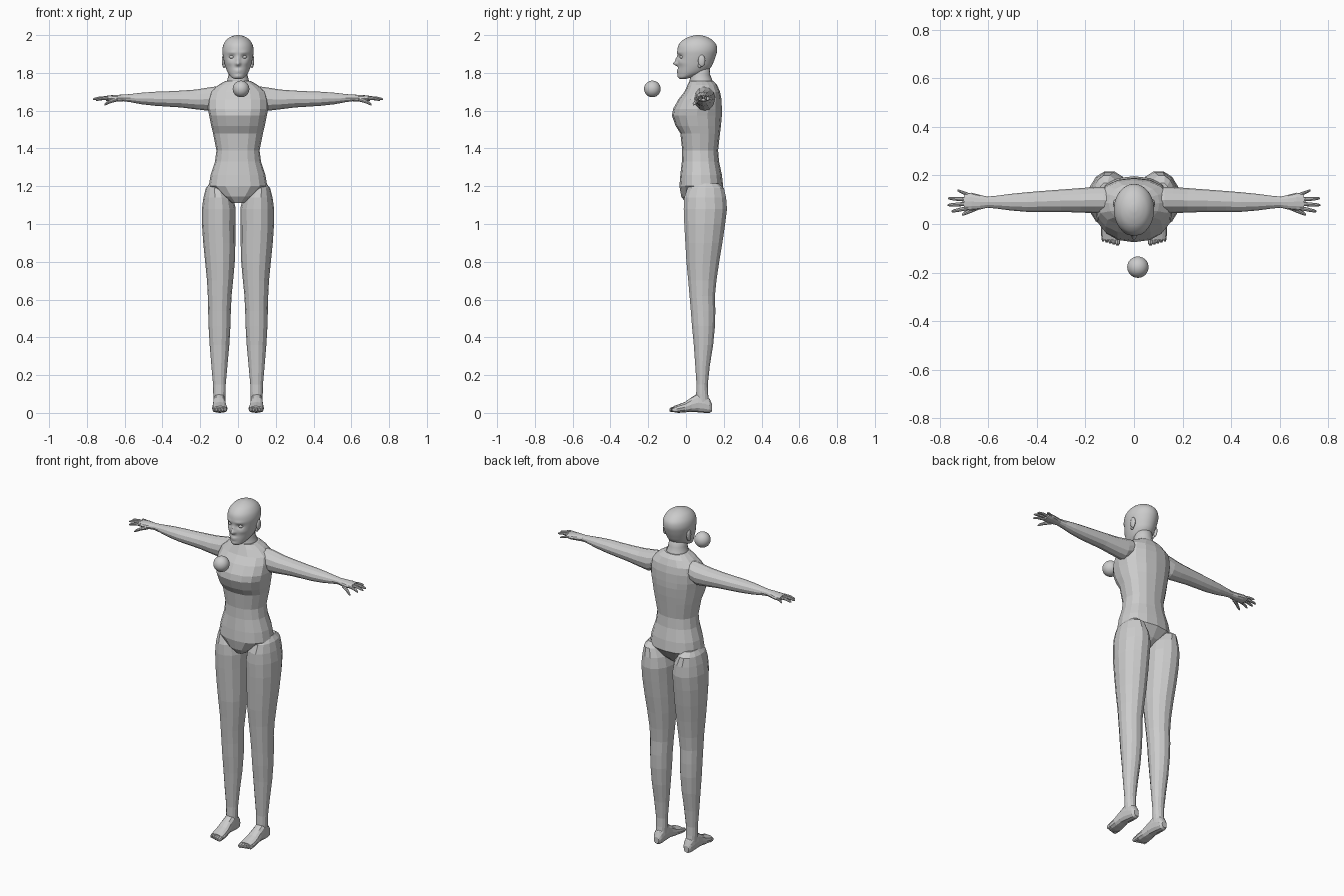
import bpy, bmesh, math

skin = bpy.data.materials.new("plain grey")
skin.diffuse_color = (0.6, 0.6, 0.6, 1)


def curve(p, t):
    """Catmull-Rom blend of four rows of numbers."""
    a, b, c, d = p
    return [0.5 * (2 * q + (r - o) * t + (2 * o - 5 * q + 4 * r - s) * t * t
                   + (3 * q - o - 3 * r + s) * t ** 3) for o, q, r, s in zip(a, b, c, d)]


def loft(name, axis, rings, sides, steps=1, power=1.0, mirror=False, smooth=False, shape=None):
    """Skin of rings (position on axis, then low and high limits on the other two axes)."""
    if steps > 1:
        ext = [rings[0]] + list(rings) + [rings[-1]]
        rows = [curve(ext[i:i + 4], s / steps) for i in range(len(rings) - 1) for s in range(steps)]
        rings = rows + [rings[-1]]
    u, v = [k for k in range(3) if k != axis]
    bm = bmesh.new()
    loops = []
    for pos, u0, u1, v0, v1 in rings:
        loop = []
        for k in range(sides):
            a = 2 * math.pi * k / sides
            c, s = math.cos(a), math.sin(a)
            co = [0, 0, 0]
            co[axis] = pos
            co[u] = (u0 + u1) / 2 + (u1 - u0) / 2 * math.copysign(abs(c) ** power, c)
            co[v] = (v0 + v1) / 2 + (v1 - v0) / 2 * math.copysign(abs(s) ** power, s)
            loop.append(bm.verts.new(shape(*co) if shape else co))
        loops.append(loop)
    for a, b in zip(loops, loops[1:]):
        for k in range(sides):
            n = (k + 1) % sides
            bm.faces.new((a[k], a[n], b[n], b[k]))
    bm.faces.new(loops[0])
    bm.faces.new(loops[-1])
    bmesh.ops.recalc_face_normals(bm, faces=bm.faces)
    return finish(name, bm, mirror, smooth)


def ball(name, centre, size, mirror=False, seg=16):
    bm = bmesh.new()
    bmesh.ops.create_uvsphere(bm, u_segments=seg, v_segments=seg // 2, radius=1)
    for w in bm.verts:
        w.co = [c + s * q for c, s, q in zip(centre, size, w.co)]
    return finish(name, bm, mirror, True)


def finish(name, bm, mirror, smooth):
    for f in bm.faces:
        f.smooth = smooth
    me = bpy.data.meshes.new(name)
    bm.to_mesh(me)
    bm.free()
    me.materials.append(skin)
    ob = bpy.data.objects.new(name, me)
    bpy.context.collection.objects.link(ob)
    if mirror:
        ob.modifiers.new("other side", 'MIRROR')
    return ob


# Torso with neck: height, half width, front, back
body = [(1.11, .03, .0, .12), (1.145, .085, -.025, .16), (1.20, .155, -.035, .197),
        (1.26, .145, -.03, .19), (1.33, .122, -.022, .175), (1.39, .114, -.02, .17),
        (1.48, .132, -.03, .18), (1.52, .142, -.055, .185), (1.575, .153, -.075, .19),
        (1.61, .16, -.068, .19), (1.66, .158, -.04, .188), (1.70, .148, -.008, .18),
        (1.735, .105, .008, .165), (1.757, .068, .018, .145)]
loft("torso", 2, [(z, -w, w, f, b) for z, w, f, b in body], 16, power=.88)
neck = [(1.73, .07, .015, .15), (1.765, .056, .02, .138), (1.79, .05, .022, .128), (1.86, .048, .022, .125)]
loft("neck", 2, [(z, -w, w, f, b) for z, w, f, b in neck], 16, smooth=True)


# Face relief: x, z, spread in x, spread in z, push forward
relief = [(0, 1.848, .011, .010, .024), (0, 1.868, .008, .016, .012),
          (.033, 1.884, .016, .011, -.012), (.032, 1.908, .022, .007, .004),
          (0, 1.814, .018, .005, .007), (0, 1.803, .015, .004, .006),
          (0, 1.783, .016, .008, .004), (.045, 1.852, .016, .012, .004)]


def face(x, y, z):
    if y < .05:
        for cx, cz, sx, sz, d in relief:
            y -= d * math.exp(-((abs(x) - cx) / sx) ** 2 - ((z - cz) / sz) ** 2)
    return x, y, z


# Head: height, half width, front, back
skull = [(1.768, .016, -.032, .0), (1.776, .034, -.040, .03), (1.80, .053, -.043, .10),
         (1.83, .066, -.042, .132), (1.86, .074, -.044, .147), (1.89, .080, -.045, .158),
         (1.92, .083, -.046, .165), (1.95, .077, -.038, .16), (1.975, .061, -.015, .138),
         (1.99, .040, .014, .112), (1.998, .018, .042, .085), (2.0, .005, .057, .069)]
loft("head", 2, [(z, -w, w, f, b) for z, w, f, b in skull], 56, steps=5, smooth=True, shape=face)
ball("eye", (.033, -.020, 1.884), (.014, .014, .010), True)
ball("ear", (.077, .083, 1.864), (.009, .019, .032), True)
ball("ear_lobe", (.074, .073, 1.838), (.007, .010, .012), True, 12)

# Leg: height, inner, outer, front, back
loft("leg", 2, [(1.215, .085, .15, .04, .17), (1.19, .055, .170, .005, .203),
                (1.14, .025, .183, -.012, .215), (1.08, .012, .191, -.015, .22),
                (1.0, .013, .191, -.012, .21), (.90, .014, .184, -.006, .195),
                (.80, .017, .174, .0, .178), (.70, .026, .164, .01, .163),
                (.62, .034, .16, .017, .155), (.54, .038, .158, .024, .157),
                (.46, .040, .156, .03, .155), (.36, .046, .150, .04, .145),
                (.25, .056, .141, .048, .127), (.15, .065, .132, .055, .116),
                (.10, .066, .131, .053, .118), (.05, .068, .128, .05, .125)],
     14, mirror=True)

# Foot: depth, inner, outer, bottom, top
loft("foot", 1, [(-.066, .058, .132, .004, .036), (-.04, .055, .137, .0, .045),
                 (-.005, .059, .136, .003, .058), (.03, .064, .133, .006, .083),
                 (.065, .066, .131, .003, .105), (.10, .068, .128, .0, .098),
                 (.125, .072, .124, .0, .075), (.138, .082, .114, .008, .045)],
     12, power=.85, mirror=True)
for i in range(5):
    x, tip, r = .068 + .0148 * i, -.088 + .004 * i, .011 - .001 * i
    loft("toe_%d" % (i + 1), 1, [(tip, x - r * .5, x + r * .5, .010, .022),
                                 (tip + .008, x - r, x + r, .004, .029),
                                 (-.045, x - r, x + r, .004, .036)], 8, mirror=True)

# Arm and palm: reach, front, back, bottom, top
loft("arm", 0, [(.085, .06, .14, 1.65, 1.725), (.125, .045, .153, 1.615, 1.727),
                (.16, .045, .153, 1.60, 1.722), (.22, .047, .148, 1.607, 1.712),
                (.30, .05, .142, 1.617, 1.706), (.38, .05, .136, 1.622, 1.702),
                (.44, .05, .131, 1.626, 1.70), (.51, .056, .124, 1.634, 1.695),
                (.57, .064, .116, 1.645, 1.688), (.605, .067, .113, 1.65, 1.685),
                (.635, .060, .120, 1.648, 1.684), (.67, .056, .129, 1.648, 1.682),
                (.70, .058, .126, 1.652, 1.678)], 12, mirror=True)

# Fingers: root reach, root depth, root height, then the tip
fingers = [("thumb", .64, .070, 1.660, .708, .040, 1.632, .010),
           ("index_finger", .685, .066, 1.667, .752, .052, 1.655, .008),
           ("middle_finger", .69, .083, 1.668, .768, .078, 1.660, .008),
           ("ring_finger", .69, .101, 1.667, .766, .106, 1.660, .008),
           ("little_finger", .675, .118, 1.665, .728, .139, 1.658, .007)]
for name, x0, y0, z0, x1, y1, z1, r in fingers:
    rows = []
    for t, k in ((0, 1.1), (.5, 1), (.88, .8), (1, .4)):
        x, y, z = x0 + (x1 - x0) * t, y0 + (y1 - y0) * t, z0 + (z1 - z0) * t + .004 * math.sin(math.pi * t)
        rows.append((x, y - r * k, y + r * k, z - r * k, z + r * k))
    loft(name, 0, rows, 8, mirror=True)

# Floating ball in front of the chest
ball("floating_ball", (.016, -.178, 1.715), (.044, .044, .044), seg=32)
